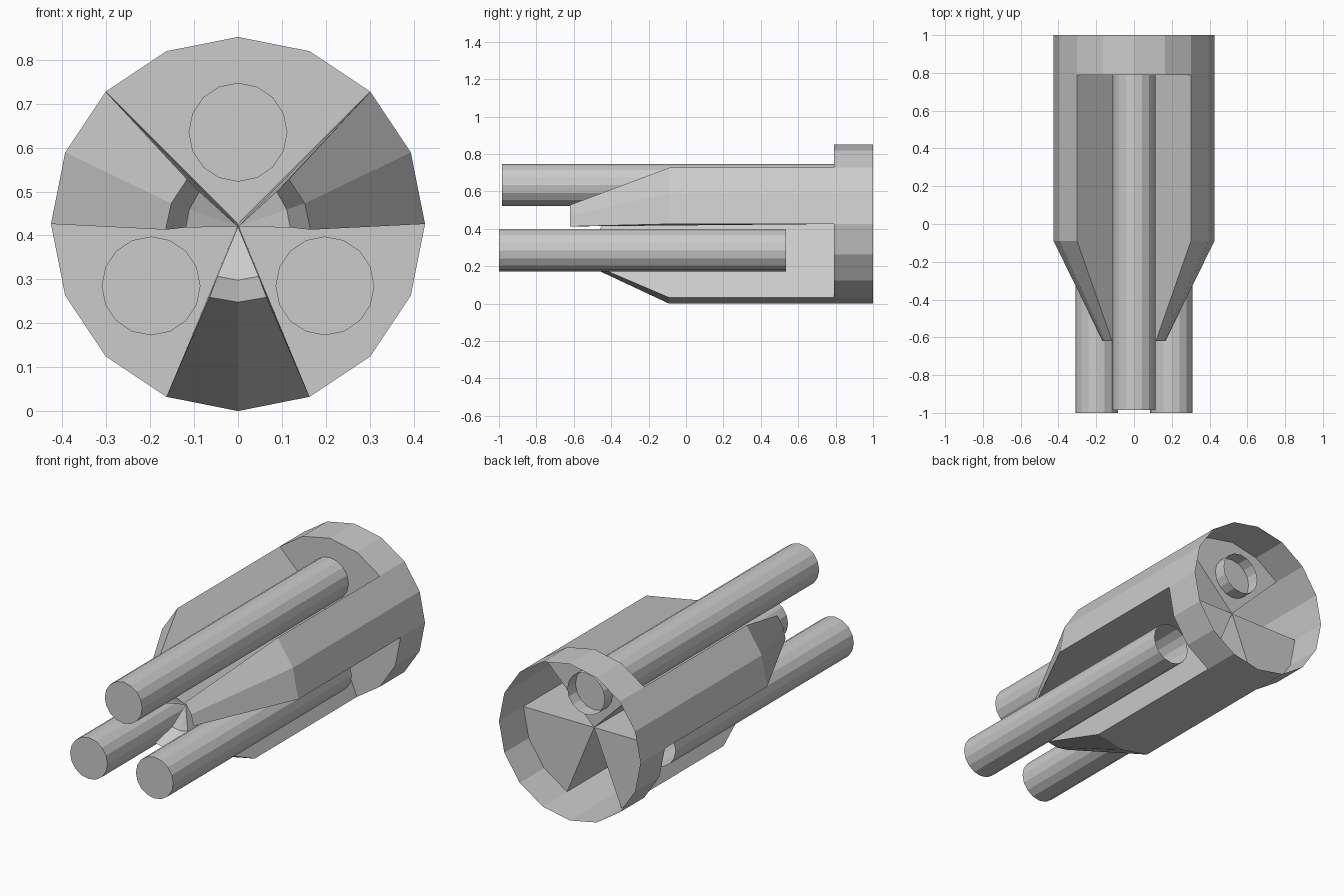
import bpy, bmesh
from math import sin, cos, pi

cube = bpy.data.objects.get("Cube")
if cube:
    bpy.data.objects.remove(cube, do_unlink=True)

R = 0.426            # housing radius, also the height of its axis
SIDES = 16
Y_TAPER, Y_PLATE, Y_BACK = -0.09, 0.79, 1.0
Y_RIM, Y_INNER, Y_APEX = -0.62, -0.5, -0.45

grey = bpy.data.materials.new("plain grey")
grey.use_nodes = True
grey.diffuse_color = (0.6, 0.6, 0.6, 1)
grey.node_tree.nodes["Principled BSDF"].inputs["Base Color"].default_value = (0.6, 0.6, 0.6, 1)


def add_object(name, faces):
    """Make a flat-shaded object from faces given as lists of points."""
    bm = bmesh.new()
    for face in faces:
        bm.faces.new([bm.verts.new(p) for p in face])
    bmesh.ops.remove_doubles(bm, verts=bm.verts, dist=0.0005)
    bmesh.ops.recalc_face_normals(bm, faces=bm.faces)
    mesh = bpy.data.meshes.new(name)
    bm.to_mesh(mesh)
    bm.free()
    mesh.materials.append(grey)
    obj = bpy.data.objects.new(name, mesh)
    bpy.context.collection.objects.link(obj)
    return obj


def circle_point(k, y, r=R, cx=0.0, cz=R):
    a = 2 * pi * k / SIDES
    return (cx + r * cos(a), y, cz + r * sin(a))


def strip(r, y0, y1, cx=0.0, cz=R):
    """Wall of an open tube along y."""
    return [[circle_point(k, y0, r, cx, cz), circle_point(k + 1, y0, r, cx, cz),
             circle_point(k + 1, y1, r, cx, cz), circle_point(k, y1, r, cx, cz)]
            for k in range(SIDES)]


# Rear housing: hollow ring with three sector plates between the fins
housing = strip(R, Y_PLATE, Y_BACK)
for start, end in ((2, 6), (8, 11), (13, 16)):
    housing.append([(0, Y_PLATE, R)] + [circle_point(k, Y_PLATE) for k in range(start, end + 1)])
add_object("rear_housing", housing)


def fin(name, first, rim, inner):
    """Hollow wedge, open at the back, with a tapered and dished nose."""
    cols = []
    for i in range(3):
        cols.append([circle_point(first + i, Y_PLATE), circle_point(first + i, Y_TAPER),
                     (rim[i][0], Y_RIM, rim[i][1]), (inner[i][0], Y_INNER, inner[i][1]),
                     (0, Y_APEX, 0.42)])
    faces = []
    for a, b in zip(cols, cols[1:]):
        faces += [[a[j], b[j], b[j + 1], a[j + 1]] for j in range(3)]
        faces.append([a[3], b[3], a[4]])
    for side in (cols[0], cols[2]):
        faces.append([(0, Y_PLATE, R)] + side)
    add_object(name, faces)


def mirrored(points):
    return [(-x, z) for x, z in reversed(points)]


# Three fins around the axis
side_rim = [(0.165, 0.413), (0.152, 0.473), (0.116, 0.528)]
side_inner = [(0.119, 0.418), (0.111, 0.459), (0.088, 0.5)]
fin("left_fin", 0, side_rim, side_inner)
fin("right_fin", 6, mirrored(side_rim), mirrored(side_inner))
fin("lower_fin", 11, [(-0.065, 0.259), (0, 0.248), (0.065, 0.259)],
    [(-0.047, 0.307), (0, 0.298), (0.047, 0.307)])


# Barrels: closed at the front, open at the back
def barrel(name, x, z, y0, y1, r=0.1125):
    faces = strip(r, y0, y1, x, z)
    faces.append([circle_point(k, y0, r, x, z) for k in range(SIDES)])
    add_object(name, faces)


barrel("top_barrel", 0, 0.635, -0.985, 0.86)
for side, x in (("left", 0.198), ("right", -0.198)):
    barrel(side + "_barrel", x, 0.285, -1.0, 0.535)
